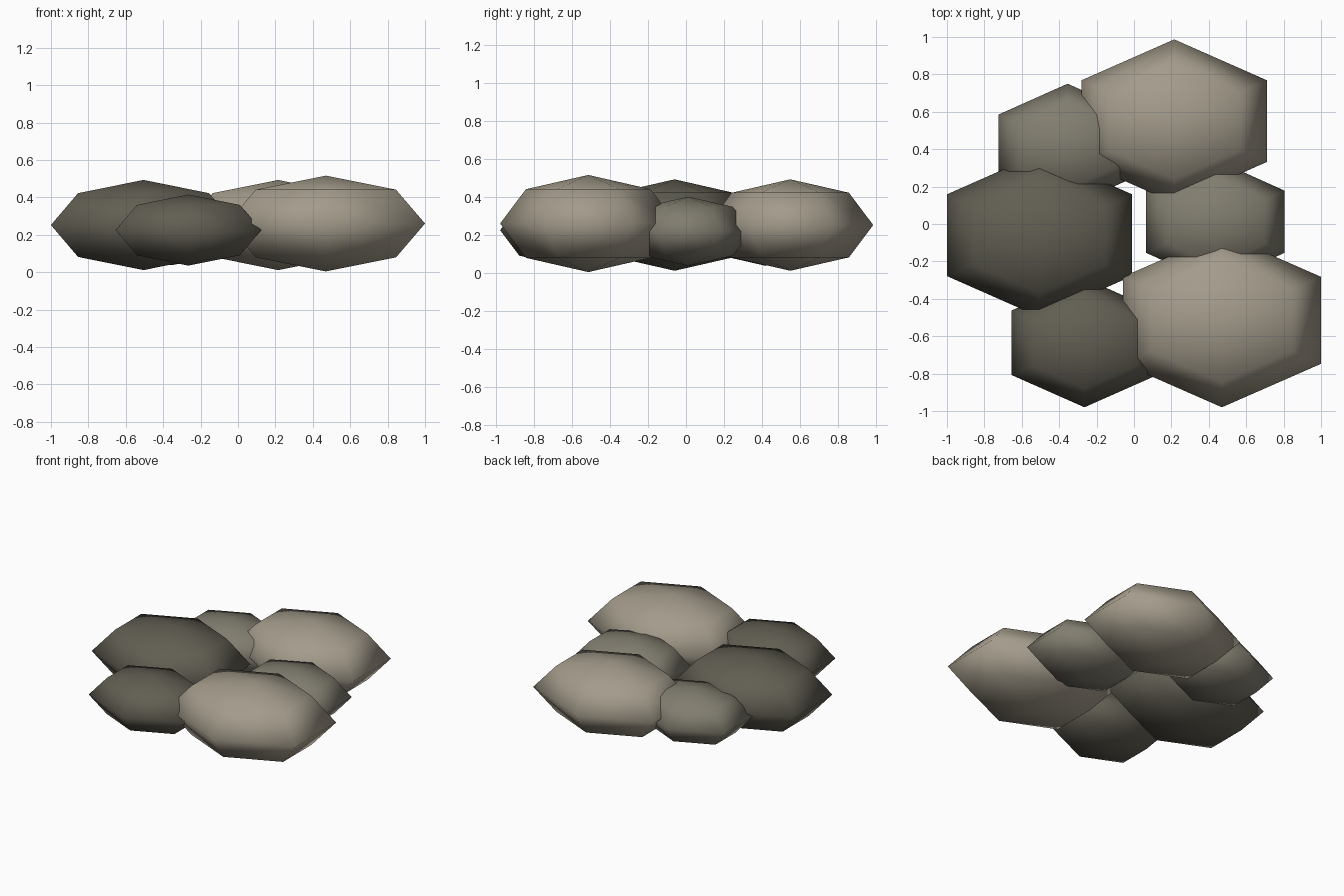
import bpy, bmesh
from math import radians
from mathutils import Matrix

if "Cube" in bpy.data.objects:
    bpy.data.objects.remove(bpy.data.objects["Cube"])


def material(name, color):
    m = bpy.data.materials.new(name)
    m.diffuse_color = (*color, 1)
    m.use_nodes = True
    m.node_tree.nodes["Principled BSDF"].inputs["Base Color"].default_value = m.diffuse_color
    return m


light = material("light_stone", (0.37, 0.33, 0.26))
mid = material("mid_stone", (0.22, 0.205, 0.16))
dark = material("dark_stone", (0.12, 0.112, 0.085))


def stone(name, center, radii, mat):
    # flattened six-sided ball with its corners on the y axis
    bm = bmesh.new()
    bmesh.ops.create_uvsphere(bm, u_segments=6, v_segments=4, radius=1)
    # turn the hexagon only if a corner lies on the x axis
    if max(v.co.x for v in bm.verts) > 0.95:
        bmesh.ops.rotate(bm, verts=bm.verts, matrix=Matrix.Rotation(radians(30), 3, 'Z'))
    bmesh.ops.scale(bm, verts=bm.verts, vec=radii)
    for f in bm.faces:
        f.smooth = True
    me = bpy.data.meshes.new(name)
    bm.to_mesh(me)
    bm.free()
    me.materials.append(mat)
    ob = bpy.data.objects.new(name, me)
    ob.location = center
    bpy.context.collection.objects.link(ob)


# large stones
stone("front_right_stone", (0.47, -0.515, 0.26), (0.612, 0.465, 0.256), light)
stone("back_right_stone", (0.215, 0.55, 0.252), (0.572, 0.437, 0.241), light)
stone("left_stone", (-0.505, -0.06, 0.252), (0.572, 0.437, 0.241), dark)
# small stones filling the gaps
stone("front_left_stone", (-0.265, -0.635, 0.225), (0.45, 0.345, 0.19), dark)
stone("back_left_stone", (-0.355, 0.42, 0.219), (0.427, 0.33, 0.182), mid)
stone("right_stone", (0.435, 0.012, 0.219), (0.427, 0.333, 0.182), mid)
